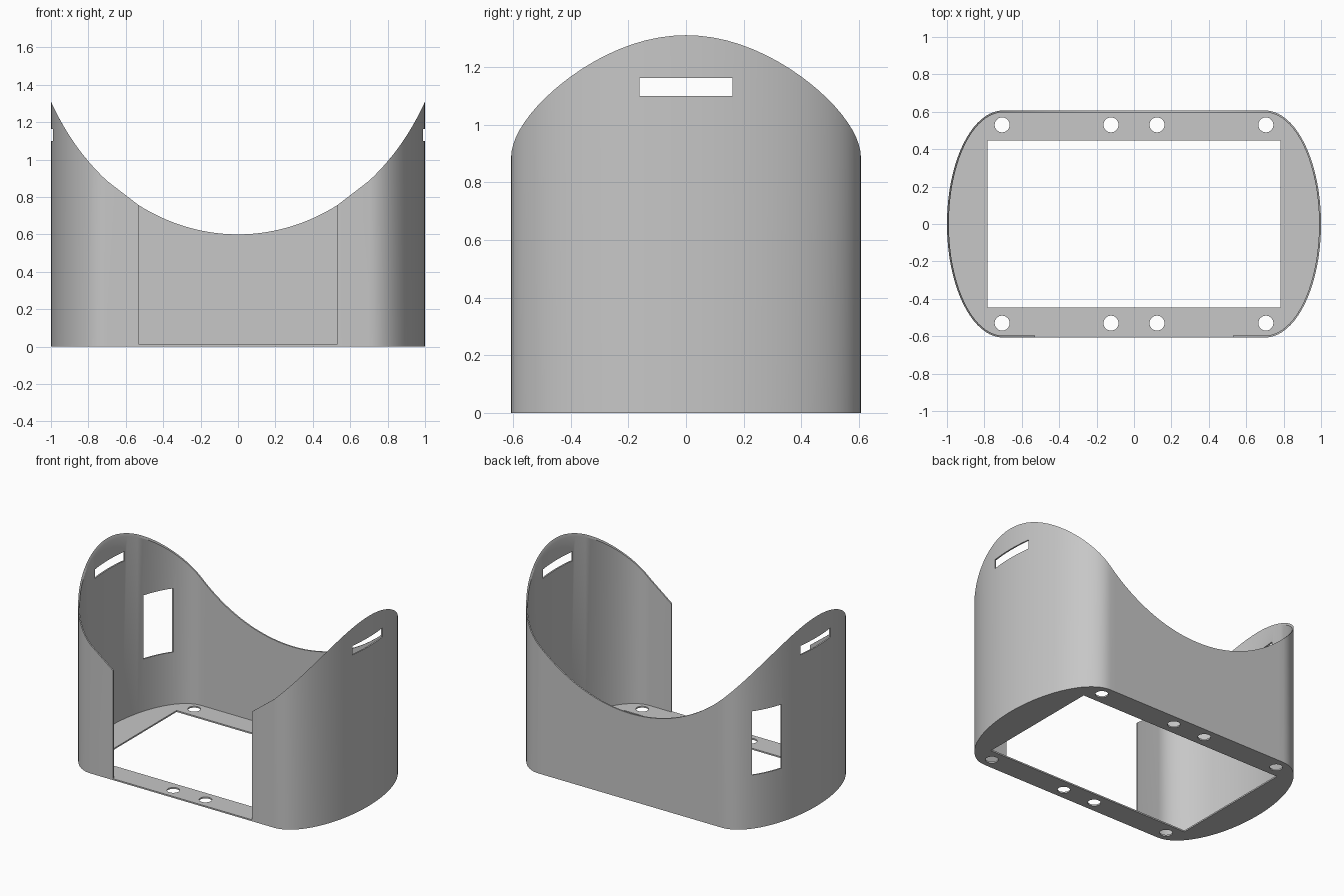
import bpy
import bmesh
from math import sin, cos, pi, sqrt

old = bpy.data.objects.get("Cube")
if old:
    bpy.data.objects.remove(old, do_unlink=True)

HALF_DEPTH = 0.607      # half size in y
STRAIGHT = 0.70         # where the rounded ends begin
END = 0.30              # x radius of the rounded ends
THICK = 0.01
OPENING = 0.53          # half width of the front opening

grey = bpy.data.materials.new("plain grey")
grey.use_nodes = True
grey.diffuse_color = (0.57, 0.57, 0.57, 1)
grey.node_tree.nodes["Principled BSDF"].inputs["Base Color"].default_value = grey.diffuse_color


def outline(inset=0.0, steps=40):
    """Rounded outline from the right edge of the opening round to the left edge."""
    a, b = END - inset, HALF_DEPTH - inset
    pts = [(OPENING, -b)]
    for i in range(steps + 1):
        t = -pi / 2 + pi * i / steps
        pts.append((STRAIGHT + a * cos(t), b * sin(t)))
    n = 36
    pts += [(STRAIGHT - 2 * STRAIGHT * i / n, b) for i in range(1, n)]
    for i in range(steps + 1):
        t = pi / 2 + pi * i / steps
        pts.append((-STRAIGHT + a * cos(t), b * sin(t)))
    pts.append((-OPENING, -b))
    return pts


def rim_height(x):
    """Elliptical dip of the top edge along x."""
    return 0.6 + 1.33 * (1 - sqrt(1 - (x / 1.13) ** 2))


def mesh_object(name, bm):
    bmesh.ops.recalc_face_normals(bm, faces=bm.faces)
    mesh = bpy.data.meshes.new(name)
    bm.to_mesh(mesh)
    bm.free()
    obj = bpy.data.objects.new(name, mesh)
    bpy.context.collection.objects.link(obj)
    return obj


def select_only(obj):
    bpy.ops.object.select_all(action='DESELECT')
    obj.select_set(True)
    bpy.context.view_layer.objects.active = obj


def cut_box(target, lo, hi):
    """Cut a box-shaped hole through the target."""
    bm = bmesh.new()
    bmesh.ops.create_cube(bm, size=1)
    for v in bm.verts:
        v.co = [(l + h) / 2 + c * (h - l) for l, h, c in zip(lo, hi, v.co)]
    cutter = mesh_object("cutter", bm)
    cutter.hide_render = True
    mod = target.modifiers.new("hole", 'BOOLEAN')
    mod.operation = 'DIFFERENCE'
    mod.solver = 'EXACT'
    mod.object = cutter
    select_only(target)
    bpy.ops.object.modifier_apply(modifier=mod.name)
    bpy.data.objects.remove(cutter, do_unlink=True)


# Wrap-around wall with a dipped rim, open at the front
bm = bmesh.new()
columns = []
for (ox, oy), (ix, iy) in zip(outline(), outline(THICK)):
    columns.append([bm.verts.new(co) for co in (
        (ox, oy, THICK), (ox, oy, rim_height(ox)),
        (ix, iy, rim_height(ix)), (ix, iy, THICK))])
for p, q in zip(columns, columns[1:]):
    for k in range(4):
        m = (k + 1) % 4
        bm.faces.new((p[k], q[k], q[m], p[m]))
bm.faces.new(columns[0])
bm.faces.new(columns[-1])
wall = mesh_object("wall", bm)

# Strap slots through both ends, and a window in the rear corner
cut_box(wall, (-1.2, -0.162, 1.10), (1.2, 0.162, 1.163))
cut_box(wall, (-1.2, 0.32, 0.37), (-0.7, 0.51, 0.81))

# Floor plate with a rectangular opening and screw holes
curve = bpy.data.curves.new("floor_plate", 'CURVE')
curve.dimensions = '2D'
curve.fill_mode = 'BOTH'
curve.extrude = THICK / 2


def add_loop(points):
    spline = curve.splines.new('POLY')
    spline.points.add(len(points) - 1)
    for p, (x, y) in zip(spline.points, points):
        p.co = (x, y, 0, 1)
    spline.use_cyclic_u = True


add_loop(outline())
add_loop([(sx * 0.782, sy * 0.447) for sx, sy in ((-1, -1), (1, -1), (1, 1), (-1, 1))])
for x in (-0.705, -0.123, 0.123, 0.705):
    for y in (-0.53, 0.53):
        add_loop([(x + 0.04 * cos(i * pi / 16), y + 0.04 * sin(i * pi / 16)) for i in range(32)])
floor = bpy.data.objects.new("floor_plate", curve)
bpy.context.collection.objects.link(floor)
floor.location.z = THICK / 2
select_only(floor)
bpy.ops.object.convert(target='MESH')
floor = bpy.context.view_layer.objects.active

# Shared colour and shading
for obj in (wall, floor):
    obj.data.materials.clear()
    obj.data.materials.append(grey)
    select_only(obj)
    bpy.ops.object.shade_smooth_by_angle(angle=pi / 6)
